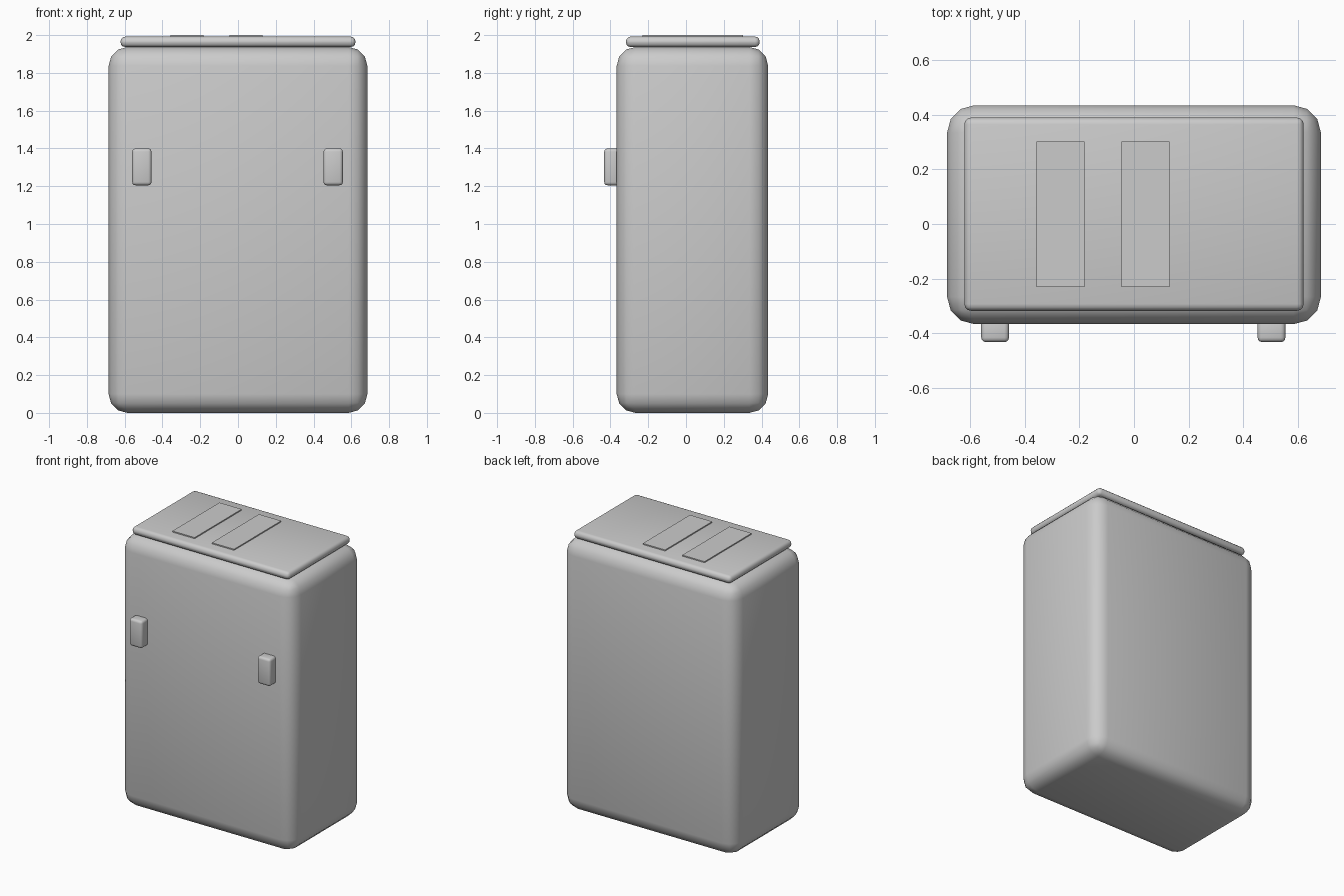
import bpy
import math

if "Cube" in bpy.data.objects:
    bpy.data.objects.remove(bpy.data.objects["Cube"])


def rounded_box(name, lo, hi, bevel=0.0, segments=3):
    """Box between two corners, with optional rounded edges."""
    bpy.ops.mesh.primitive_cube_add(size=1, location=[(a + b) / 2 for a, b in zip(lo, hi)])
    ob = bpy.context.object
    ob.name = name
    ob.scale = [b - a for a, b in zip(lo, hi)]
    bpy.ops.object.transform_apply(location=False, rotation=False, scale=True)
    if bevel:
        mod = ob.modifiers.new("Bevel", 'BEVEL')
        mod.width = bevel
        mod.segments = segments
        bpy.ops.object.modifier_apply(modifier=mod.name)
        bpy.ops.object.shade_smooth_by_angle(angle=math.radians(40))
    return ob


# Main case
rounded_box("body", (-0.685, -0.367, 0), (0.685, 0.435, 1.937), 0.1, 3)

# Thin lid on top
rounded_box("lid", (-0.622, -0.318, 1.937), (0.622, 0.39, 1.992), 0.025, 3)

# Raised slot panels on the lid
for i, (x0, x1) in enumerate(((-0.358, -0.182), (-0.046, 0.13))):
    rounded_box(f"slot_{i + 1}", (x0, -0.23, 1.97), (x1, 0.302, 2.0))

# Front levers
for side, x in (("left", -0.509), ("right", 0.504)):
    rounded_box(f"lever_{side}", (x - 0.051, -0.433, 1.205), (x + 0.051, -0.35, 1.4), 0.017, 3)
